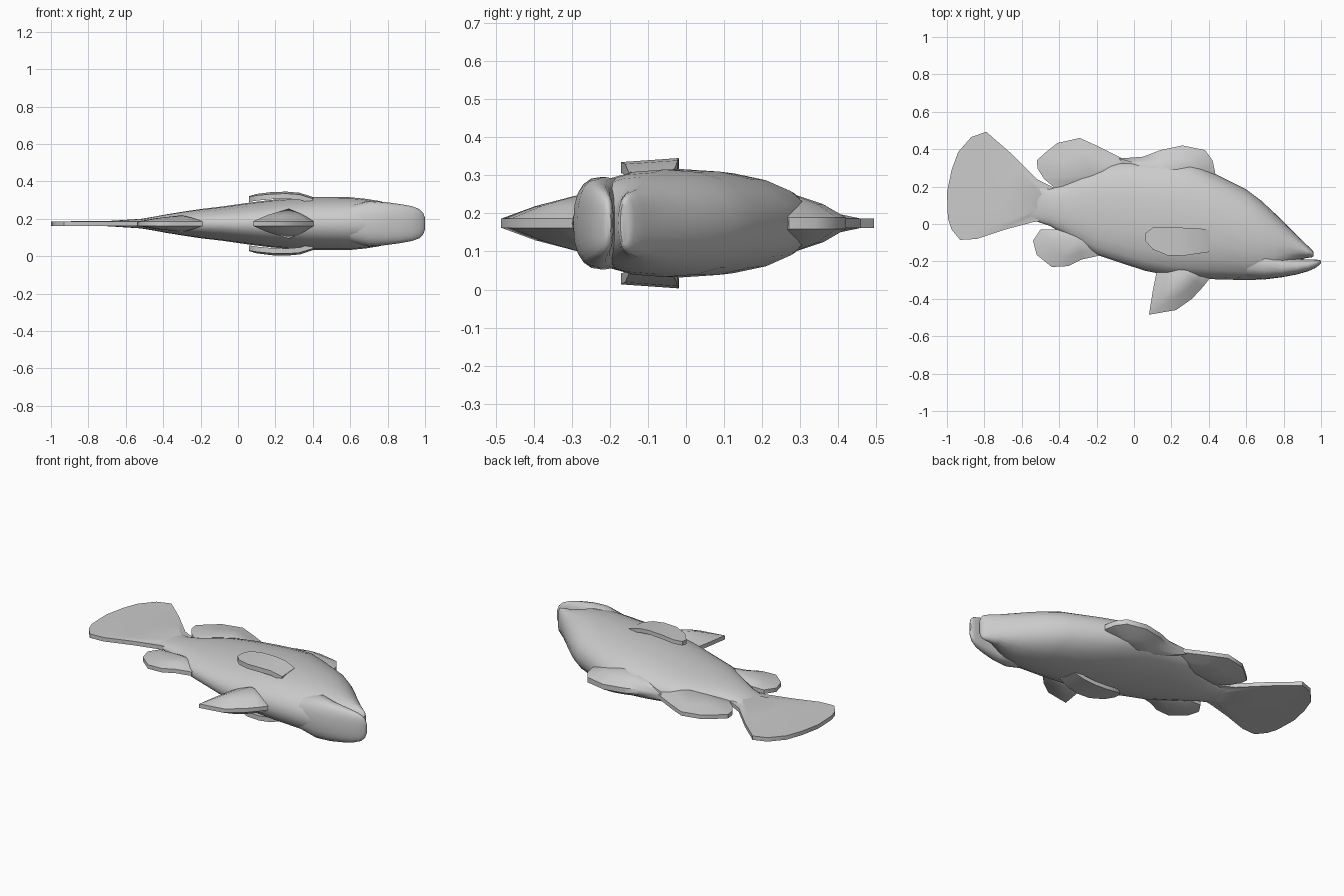
import bpy, math

MID = 0.174   # height of the fish's plane of symmetry (it lies on its side)
N = 20        # sides of the body sections

skin = bpy.data.materials.new("grey skin")
skin.diffuse_color = (0.6, 0.6, 0.6, 1)


def make(name, verts, faces, angle=50):
    me = bpy.data.meshes.new(name)
    me.from_pydata(verts, [], faces)
    me.materials.append(skin)
    ob = bpy.data.objects.new(name, me)
    bpy.context.collection.objects.link(ob)
    bpy.ops.object.select_all(action='DESELECT')
    ob.select_set(True)
    bpy.context.view_layer.objects.active = ob
    bpy.ops.object.mode_set(mode='EDIT')
    bpy.ops.mesh.select_all(action='SELECT')
    bpy.ops.mesh.normals_make_consistent(inside=False)
    bpy.ops.object.mode_set(mode='OBJECT')
    bpy.ops.object.shade_smooth_by_angle(angle=math.radians(angle))
    return ob


def loft(name, stations, power):
    """Skin rounded sections given as (x, belly y, back y, half width)."""
    verts, faces = [], []
    for x, lo, hi, w in stations:
        for i in range(N):
            a = 2 * math.pi * i / N
            c, s = math.cos(a), math.sin(a)
            c = math.copysign(abs(c) ** power, c)
            s = math.copysign(abs(s) ** power, s)
            verts.append((x, (lo + hi) / 2 + c * (hi - lo) / 2, MID + s * w))
    for r in range(len(stations) - 1):
        for i in range(N):
            j = (i + 1) % N
            faces.append((r * N + i, r * N + j, r * N + N + j, r * N + N + i))
    faces.append(tuple(range(N)))
    faces.append(tuple(range(len(verts) - N, len(verts))))
    return make(name, verts, faces)


def fin(name, outline, root, edge, inner, core, f=0.6):
    """Flat-rimmed fin whose thickness grows from the rim to its root."""
    n = len(outline)
    verts, faces = [], []
    for s in (1, -1):
        verts += [(x, y, MID + s * edge) for x, y in outline]
        verts += [(root[0] + f * (x - root[0]), root[1] + f * (y - root[1]),
                   MID + s * inner) for x, y in outline]
        verts.append((*root, MID + s * core))
    m = 2 * n + 1
    for i in range(n):
        j = (i + 1) % n
        faces.append((i, j, m + j, m + i))
        for k in (0, m):
            faces.append((k + i, k + j, k + n + j, k + n + i))
            faces.append((k + n + i, k + n + j, k + 2 * n))
    return make(name, verts, faces)


# body with the upper snout
loft("body", [
    (-0.66, 0.03, 0.26, 0.008), (-0.54, 0.02, 0.21, 0.022),
    (-0.45, -0.01, 0.19, 0.037), (-0.38, -0.05, 0.21, 0.05),
    (-0.28, -0.115, 0.27, 0.066), (-0.20, -0.165, 0.305, 0.078),
    (-0.08, -0.205, 0.33, 0.092), (0.06, -0.25, 0.34, 0.112),
    (0.18, -0.275, 0.34, 0.127), (0.30, -0.288, 0.33, 0.137),
    (0.42, -0.295, 0.275, 0.142), (0.60, -0.30, 0.185, 0.141),
    (0.68, -0.297, 0.125, 0.133), (0.75, -0.28, 0.06, 0.122),
    (0.81, -0.235, 0.00, 0.106), (0.87, -0.195, -0.06, 0.09),
    (0.92, -0.182, -0.108, 0.082), (0.95, -0.178, -0.135, 0.072),
    (0.96, -0.172, -0.15, 0.055)], 0.92)

# protruding lower jaw
loft("lower_jaw", [
    (0.60, -0.29, -0.12, 0.10), (0.70, -0.296, -0.14, 0.122),
    (0.79, -0.285, -0.178, 0.115), (0.87, -0.27, -0.186, 0.104),
    (0.93, -0.253, -0.19, 0.093), (0.97, -0.235, -0.19, 0.078),
    (0.99, -0.22, -0.192, 0.058), (1.0, -0.21, -0.197, 0.03)], 0.8)

fin("tail_fin", [
    (-0.42, 0.19), (-0.52, 0.24), (-0.66, 0.38), (-0.79, 0.493), (-0.87, 0.465),
    (-0.94, 0.385), (-0.975, 0.29), (-1.0, 0.17), (-0.995, 0.03),
    (-0.975, -0.03), (-0.93, -0.085), (-0.84, -0.08), (-0.69, -0.03),
    (-0.54, 0.01), (-0.42, 0.03)], (-0.45, 0.11), 0.012, 0.014, 0.03, 0.45)

fin("rear_dorsal_fin", [
    (0.0, 0.32), (-0.07, 0.355), (-0.19, 0.415), (-0.29, 0.46), (-0.41, 0.433),
    (-0.47, 0.385), (-0.52, 0.34), (-0.515, 0.295), (-0.48, 0.24),
    (-0.42, 0.19), (-0.2, 0.2)], (-0.22, 0.27), 0.012, 0.028, 0.05)

fin("front_dorsal_fin", [
    (-0.08, 0.35), (0.05, 0.36), (0.14, 0.395), (0.26, 0.42), (0.38, 0.395),
    (0.42, 0.34), (0.435, 0.27), (0.35, 0.2), (0.0, 0.2)],
    (0.2, 0.27), 0.015, 0.05, 0.08)

fin("anal_fin", [
    (-0.42, -0.03), (-0.5, -0.03), (-0.54, -0.09), (-0.52, -0.165),
    (-0.44, -0.23), (-0.35, -0.225), (-0.28, -0.19), (-0.19, -0.17),
    (-0.2, -0.08), (-0.33, -0.02)], (-0.3, -0.09), 0.012, 0.028, 0.045)

fin("pelvic_fin", [
    (0.12, -0.26), (0.10, -0.36), (0.08, -0.485), (0.225, -0.46),
    (0.31, -0.40), (0.37, -0.335), (0.41, -0.285), (0.35, -0.2), (0.16, -0.2)],
    (0.27, -0.26), 0.012, 0.045, 0.08)

# pectoral fins: tilted plates, one on each flank, sinking into the body in front
ROWS = [(0.06, -0.09, -0.05, 0.147), (0.10, -0.135, -0.02, 0.159),
        (0.18, -0.168, -0.018, 0.169), (0.26, -0.17, -0.02, 0.171),
        (0.33, -0.16, -0.022, 0.165), (0.40, -0.15, -0.03, 0.142)]
for side, name in ((1, "upper_pectoral_fin"), (-1, "lower_pectoral_fin")):
    verts, faces = [], []
    for x, lo, hi, top in ROWS:
        drop = 0.07 * (hi - lo)
        for y, h in ((lo, top - drop), (hi, top), (hi, top - 0.024),
                     (lo, top - drop - 0.028)):
            verts.append((x, y, MID + side * h))
    for r in range(len(ROWS) - 1):
        for i in range(4):
            j = (i + 1) % 4
            faces.append((r * 4 + i, r * 4 + j, r * 4 + 4 + j, r * 4 + 4 + i))
    faces += [(0, 1, 2, 3), tuple(range(len(verts) - 4, len(verts)))]
    make(name, verts, faces)
